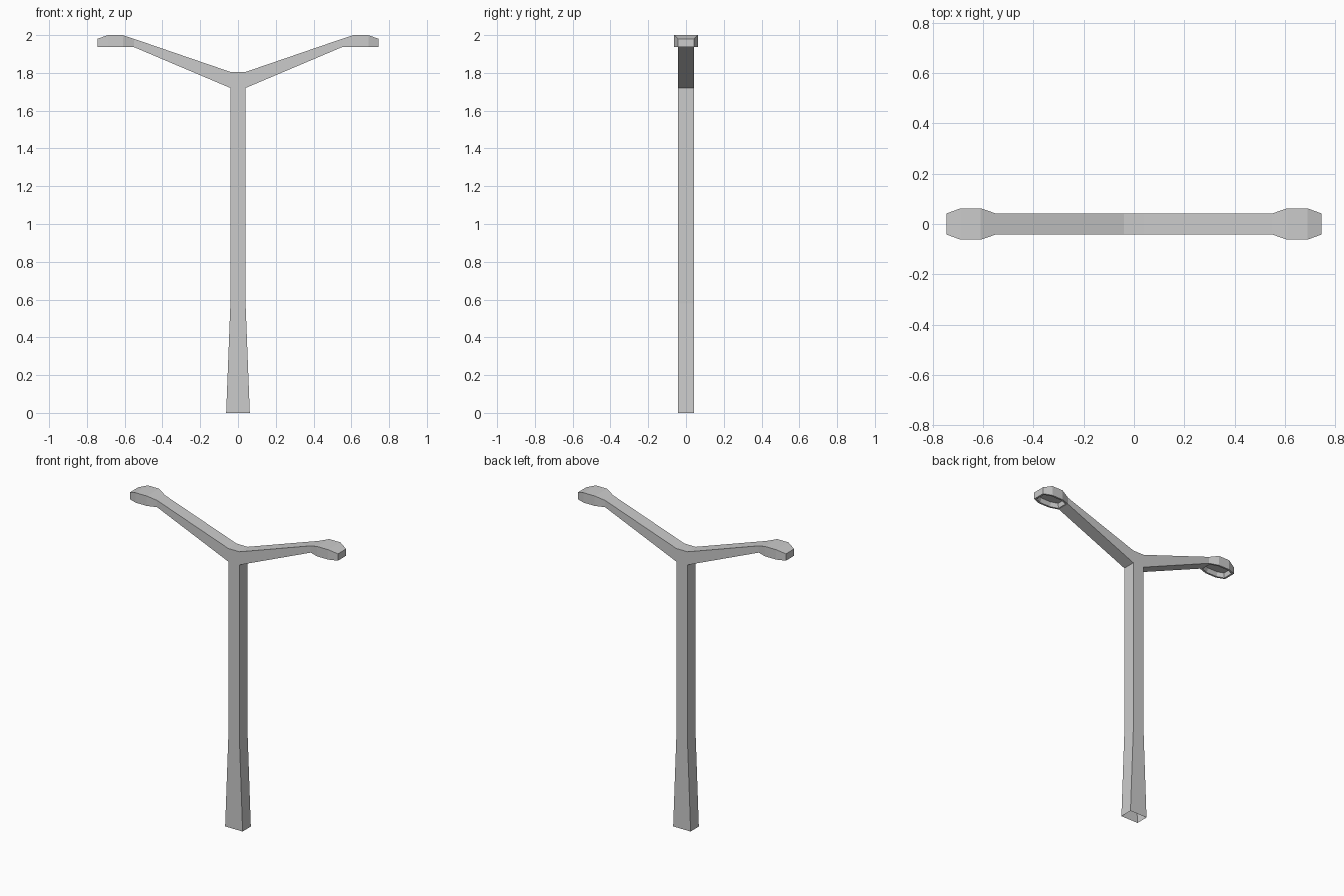
import bpy, bmesh

if "Cube" in bpy.data.objects:
    bpy.data.objects.remove(bpy.data.objects["Cube"])


def loft(bm, rings):
    """Skin a list of four-point rings; returns one row of four faces per span."""
    loops = [[bm.verts.new(p) for p in ring] for ring in rings]
    rows = []
    for a, b in zip(loops, loops[1:]):
        rows.append([bm.faces.new((a[i], a[(i + 1) % 4], b[(i + 1) % 4], b[i]))
                     for i in range(4)])
    return loops, rows


def finish(bm, name):
    mesh = bpy.data.meshes.new(name)
    bm.to_mesh(mesh)
    bm.free()
    obj = bpy.data.objects.new(name, mesh)
    bpy.context.collection.objects.link(obj)
    return obj


D = 0.042  # half depth of post and arms

# Post: square tube, flared sideways at the foot, open underneath
bm = bmesh.new()
post = [(0.0625, 0), (0.04, 0.58), (0.04, 1.72)]
loft(bm, [[(-w, -D, z), (w, -D, z), (w, D, z), (-w, D, z)] for w, z in post])
finish(bm, "post")

# Arms and lamp heads: stations of (x, half depth, bottom z, top z), mirrored in x
half = [(0.04, D, 1.72, 1.805), (0.55, D, 1.936, 1.98),
        (0.61, 0.0625, 1.936, 2.0), (0.69, 0.0625, 1.936, 2.0),
        (0.745, D, 1.936, 1.98)]
stations = [(-x, d, b, t) for x, d, b, t in reversed(half)] + half
bm = bmesh.new()
loops, rows = loft(bm, [[(x, -d, b), (x, d, b), (x, d, t), (x, -d, t)]
                        for x, d, b, t in stations])
bm.faces.new(loops[0])
bm.faces.new(loops[-1])
bmesh.ops.recalc_face_normals(bm, faces=bm.faces[:])

# Recessed underside of each lamp head
for spans in (rows[:3], rows[-3:]):
    under = [row[0] for row in spans]
    bmesh.ops.inset_region(bm, faces=under, thickness=0.012, use_even_offset=True)
    bmesh.ops.inset_region(bm, faces=under, thickness=0.006, depth=-0.03,
                           use_even_offset=True)

# The post joins here, so the middle underside is left open
bmesh.ops.delete(bm, geom=[rows[4][0]], context='FACES_ONLY')
finish(bm, "arms_and_lamp_heads")
